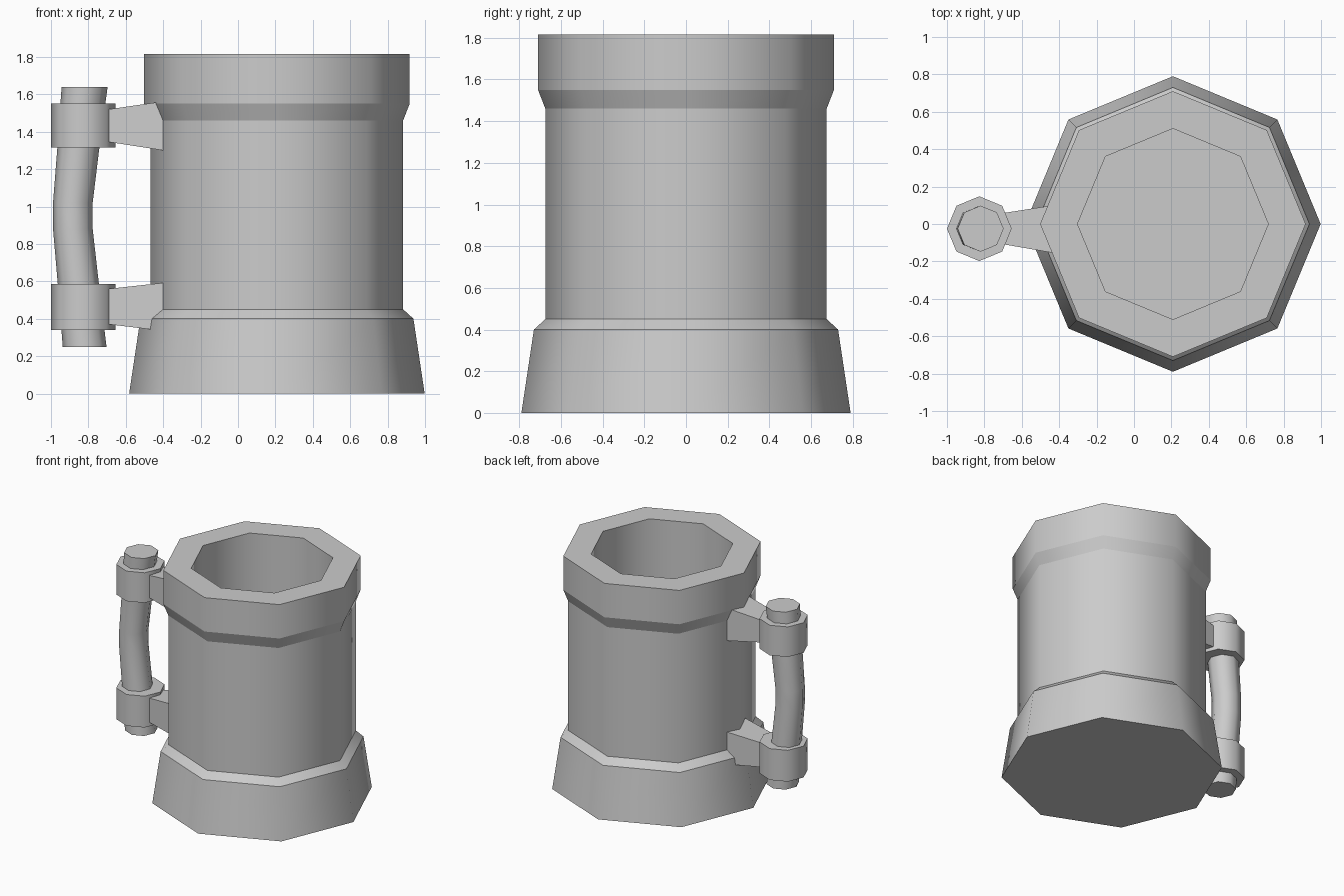
import bpy, bmesh
from math import cos, sin, tau

if "Cube" in bpy.data.objects:
    bpy.data.objects.remove(bpy.data.objects["Cube"])

SIDES = 8


def make_object(name, bm):
    bmesh.ops.recalc_face_normals(bm, faces=bm.faces)
    mesh = bpy.data.meshes.new(name)
    bm.to_mesh(mesh)
    bm.free()
    obj = bpy.data.objects.new(name, mesh)
    bpy.context.collection.objects.link(obj)
    return obj


def octagon_loft(name, rings, y, creased=True):
    """Joins octagonal rings (centre x, radius, z), smooth around each band."""
    bm = bmesh.new()
    loops = [[bm.verts.new((cx + r * cos(tau * i / SIDES), y + r * sin(tau * i / SIDES), z))
              for i in range(SIDES)] for cx, r, z in rings]
    for a, b in zip(loops, loops[1:]):
        for i in range(SIDES):
            j = (i + 1) % SIDES
            bm.faces.new((a[i], a[j], b[j], b[i])).smooth = True
    for k, loop in enumerate(loops):
        if k in (0, len(loops) - 1):
            bm.faces.new(loop)
        if creased or k in (0, len(loops) - 1):
            for i in range(SIDES):
                bm.edges.get((loop[i], loop[(i + 1) % SIDES])).smooth = False
    return make_object(name, bm)


def tapered_arm(name, near, far):
    """Block between two rectangles (x, y0, y1, z0, z1)."""
    bm = bmesh.new()
    ends = []
    for x, y0, y1, z0, z1 in (near, far):
        ends.append([bm.verts.new((x, y, z)) for y, z in
                     ((y0, z0), (y1, z0), (y1, z1), (y0, z1))])
        bm.faces.new(ends[-1])
    a, b = ends
    for i in range(4):
        j = (i + 1) % 4
        bm.faces.new((a[i], a[j], b[j], b[i]))
    return make_object(name, bm)


# Hollow mug body: flared foot, straight wall, thick rim, inner wall and floor
profile = [(0.79, 0), (0.73, 0.40), (0.675, 0.45), (0.675, 1.46), (0.71, 1.55),
           (0.71, 1.815), (0.51, 1.815), (0.51, 0.2)]
octagon_loft("mug_body", [(0.208, r, z) for r, z in profile], 0)

# Bowed grip
grip = [(-0.82, 0.123, 1.64), (-0.855, 0.112, 1.30), (-0.883, 0.106, 1.02),
        (-0.883, 0.106, 0.88), (-0.853, 0.110, 0.58), (-0.82, 0.117, 0.25)]
octagon_loft("handle_grip", grip, -0.025, creased=False)

# Collars around the grip, each with an arm to the body
for part, bottom, top, near_z, far_z in (
        ("upper", 1.315, 1.55, (1.345, 1.52), (1.30, 1.562)),
        ("lower", 0.34, 0.585, (0.37, 0.56), (0.335, 0.592))):
    octagon_loft(part + "_collar", [(-0.827, 0.173, bottom), (-0.827, 0.173, top)], -0.025)
    tapered_arm(part + "_arm", (-0.69, -0.11, 0.06, *near_z), (-0.40, -0.16, 0.105, *far_z))
